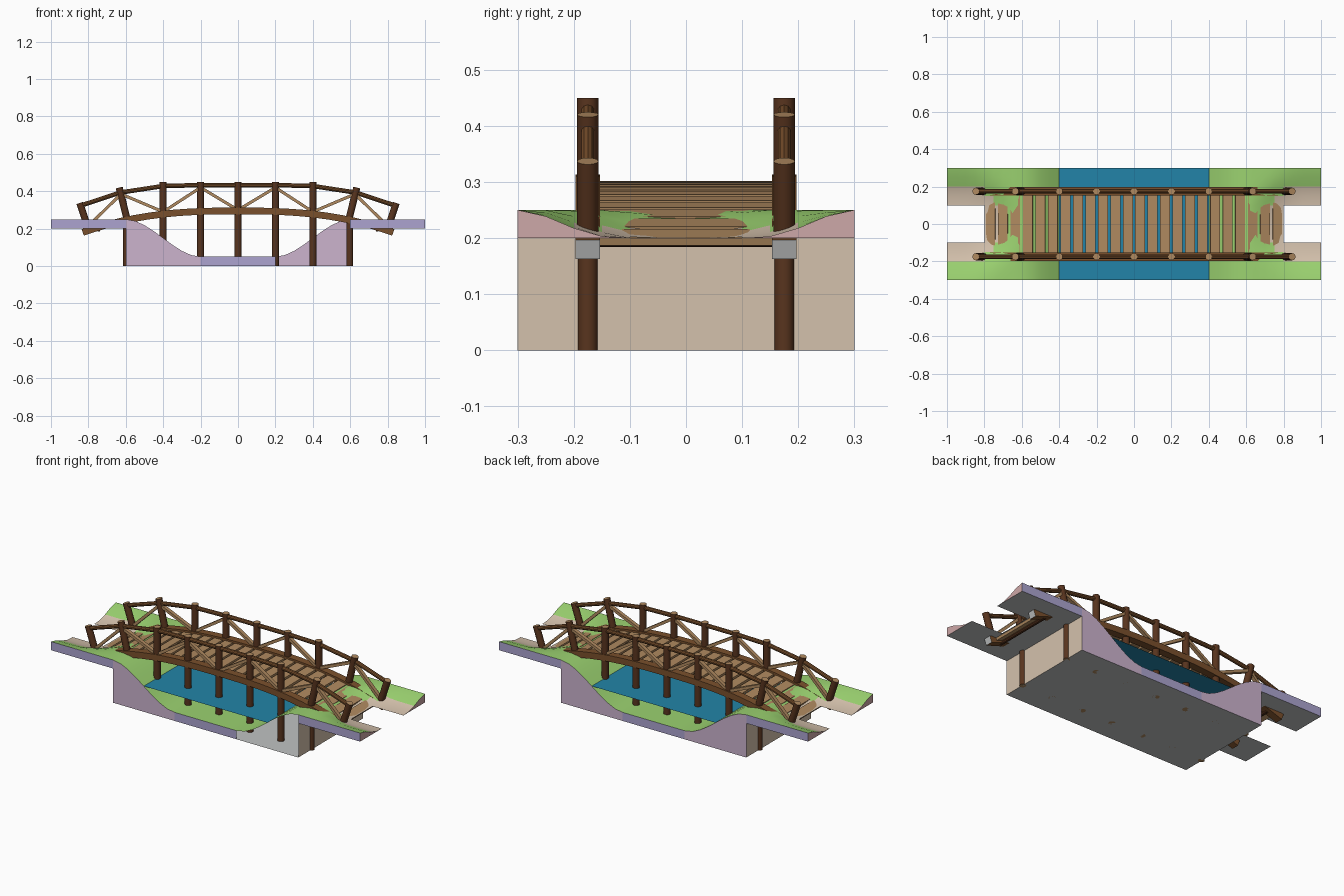
import bpy, bmesh
from math import hypot, radians, atan
from mathutils import Vector, Matrix

cube = bpy.data.objects.get("Cube")
if cube:
    bpy.data.objects.remove(cube)


def material(name, *rgb):
    linear = [(c / 255 / 12.92 if c < 11 else ((c / 255 + 0.055) / 1.055) ** 2.4) for c in rgb] + [1]
    m = bpy.data.materials.new(name)
    m.use_nodes = True
    m.diffuse_color = linear
    m.node_tree.nodes["Principled BSDF"].inputs["Base Color"].default_value = linear
    return m


GRASS = material("grass green", 155, 210, 112)
PATH = material("path tan", 212, 193, 172)
WATER = material("water blue", 34, 132, 168)
MAUVE = material("bank mauve", 204, 180, 206)
LILAC = material("edge lilac", 172, 164, 208)
PINK = material("end pink", 206, 168, 168)
GREY = material("plain grey", 192, 194, 194)
DARK = material("dark wood", 88, 52, 30)
MID = material("rail wood", 122, 80, 44)
LIGHT = material("plank wood", 176, 138, 96)


def finish(name, bm, mats, angle=35):
    mesh = bpy.data.meshes.new(name)
    for f in bm.faces:
        f.smooth = True
    bm.to_mesh(mesh)
    bm.free()
    for m in mats:
        mesh.materials.append(m)
    mesh.set_sharp_from_angle(angle=radians(angle))
    ob = bpy.data.objects.new(name, mesh)
    bpy.context.collection.objects.link(ob)
    return ob


def rod(bm, a, b, r, sides=12):
    """Round log from a to b; end caps use material slot 1."""
    a, b = Vector(a), Vector(b)
    turn = (b - a).to_track_quat("Z", "Y").to_matrix().to_4x4()
    made = bmesh.ops.create_cone(bm, cap_ends=True, segments=sides, radius1=r, radius2=r,
                                 depth=(b - a).length,
                                 matrix=Matrix.Translation((a + b) / 2) @ turn)
    for f in {f for v in made["verts"] for f in v.link_faces}:
        f.material_index = int(len(f.verts) == sides)


def box(bm, matrix, size):
    bmesh.ops.create_cube(bm, size=1, matrix=matrix @ Matrix.Diagonal((*size, 1)))


# Ground heights: river bed in the middle, hollowed path at both ends
def ease(t):
    t = min(max(t, 0), 1)
    return t * t * (3 - 2 * t)


def hollow(x, y):
    return hypot(max(0, 0.9 - abs(x)), y)


def ground(x, y):
    if abs(x) < 0.601:
        return 0.05 + 0.2 * ease((abs(x) - 0.2) / 0.4)
    return 0.2 + 0.05 * ease((hollow(x, y) - 0.1) / 0.2) ** 1.5


ground_mats = [GRASS, PATH, MAUVE, LILAC, PINK, GREY]
bm = bmesh.new()


def quad(points, mat, outward):
    f = bm.faces.new([bm.verts.new(p) for p in points])
    f.normal_update()
    if f.normal.dot(Vector(outward)) < 0:
        f.normal_flip()
    f.material_index = ground_mats.index(mat)


step = 0.05
for i in range(-20, 20):
    for j in range(-6, 6):
        x0, x1, y0, y1 = [round(k * step, 3) for k in (i, i + 1, j, j + 1)]
        cx, cy = (x0 + x1) / 2, (y0 + y1) / 2
        if abs(cx) > 0.8 and abs(cy) < 0.1:
            continue
        base = 0 if abs(cx) < 0.6 else 0.2
        corners = [(x0, y0), (x1, y0), (x1, y1), (x0, y1)]
        is_path = abs(cx) > 0.6 and (abs(cy) < 0.2 if abs(cx) > 0.8 else hollow(cx, cy) < 0.2)
        quad([(x, y, ground(x, y)) for x, y in corners], PATH if is_path else GRASS, (0, 0, 1))
        quad([(x, y, base) for x, y in corners], GREY, (0, 0, -1))
        # Long sides, with one open stretch on the front
        for y, side in ((y0, -1), (y1, 1)):
            if abs(y) > 0.29 and not (side < 0 and 0.2 < cx < 0.6):
                quad([(x0, y, base), (x1, y, base), (x1, y, ground(x1, y)), (x0, y, ground(x0, y))],
                     MAUVE if 0.2 < abs(cx) < 0.6 else LILAC, (0, side, 0))
        # Short ends and the faces of the deep block
        for x, side in ((x0, -1), (x1, 1)):
            if abs(x) > 0.99:
                quad([(x, y0, base), (x, y1, base), (x, y1, ground(x, y1)), (x, y0, ground(x, y0))],
                     PINK, (side, 0, 0))
            elif abs(abs(x) - 0.6) < 0.01 and base == 0 and side * x > 0:
                quad([(x, y0, 0), (x, y1, 0), (x, y1, 0.2), (x, y0, 0.2)], PATH, (side, 0, 0))
bmesh.ops.remove_doubles(bm, verts=bm.verts, dist=0.0001)
finish("ground", bm, ground_mats)

# Water surface
bm = bmesh.new()
bmesh.ops.create_grid(bm, x_segments=1, y_segments=1, size=0.5,
                      matrix=Matrix.Translation((0, 0, 0.15)) @ Matrix.Diagonal((0.8, 0.6, 1, 1)))
finish("water", bm, [WATER])


# Bridge arch
def arch(x):
    return 0.295 - 0.187 * abs(x) ** 2.6


def slope(x):
    return (arch(x + 0.01) - arch(x - 0.01)) / 0.02


SIDE_Y = 0.175
bm = bmesh.new()
for y in (-SIDE_Y, SIDE_Y):
    rings = []
    for k in range(-12, 13):
        x = k * 0.83 / 12
        up = Vector((-slope(x), 0, 1)).normalized() * 0.018
        mid = Vector((x, y, arch(x)))
        out = Vector((0, 0.022, 0))
        rings.append([bm.verts.new(mid + p) for p in (-out - up, out - up, out + up, -out + up)])
    for a, b in zip(rings, rings[1:]):
        for n in range(4):
            m = (n + 1) % 4
            bm.faces.new((a[n], a[m], b[m], b[n]))
    for ring in (rings[0], rings[-1]):
        bm.faces.new(ring).material_index = 1
bmesh.ops.recalc_face_normals(bm, faces=bm.faces)
finish("arched_beams", bm, [MID, GREY])

# Deck planks
bm = bmesh.new()
pitch = 1.6 / 24
for k in range(24):
    x = (k - 11.5) * pitch
    place = Matrix.Translation((x, 0, arch(x))) @ Matrix.Rotation(-atan(slope(x)), 4, "Y")
    box(bm, place, (pitch * 0.8, 0.33, 0.014))
finish("deck_planks", bm, [LIGHT])

# Posts, rails, braces and end crossbars
posts, rails, braces, bars = (bmesh.new() for _ in range(4))
half_rail = [(0, 0.433), (0.2, 0.433), (0.4, 0.428), (0.63, 0.393), (0.845, 0.322)]
half_foot = [(0, 0.3), (0.2, 0.42), (0.4, 0.29), (0.625, 0.385), (0.8, 0.215)]
for y in (-SIDE_Y, SIDE_Y):
    for x in (-0.4, -0.2, 0, 0.2, 0.4):
        rod(posts, (x, y, 0), (x, y, 0.45), 0.019)
    for s in (-1, 1):
        rod(posts, (s * 0.597, y, 0), (s * 0.597, y, 0.25), 0.018)
        rod(posts, (s * 0.592, y, 0.245), (s * 0.635, y, 0.42), 0.019)
        rod(posts, (s * 0.797, y, 0.19), (s * 0.846, y, 0.337), 0.019)
        for (xa, za), (xb, zb) in zip(half_rail, half_rail[1:]):
            rod(rails, (s * xa, y, za), (s * xb, y, zb), 0.012, 10)
        for (xa, za), (xb, zb) in zip(half_foot, half_foot[1:]):
            a, b = Vector((s * xa, y, za)), Vector((s * xb, y, zb))
            turn = Matrix.Rotation(-atan((b.z - a.z) / (b.x - a.x)), 4, "Y")
            box(braces, Matrix.Translation((a + b) / 2) @ turn, ((b - a).length, 0.022, 0.016))
for s in (-1, 1):
    rod(bars, (s * 0.745, -SIDE_Y, 0.195), (s * 0.745, SIDE_Y, 0.195), 0.011, 10)
finish("posts", posts, [DARK, LIGHT])
finish("hand_rails", rails, [MID, LIGHT])
finish("diagonal_braces", braces, [LIGHT])
finish("end_crossbars", bars, [DARK, DARK])
